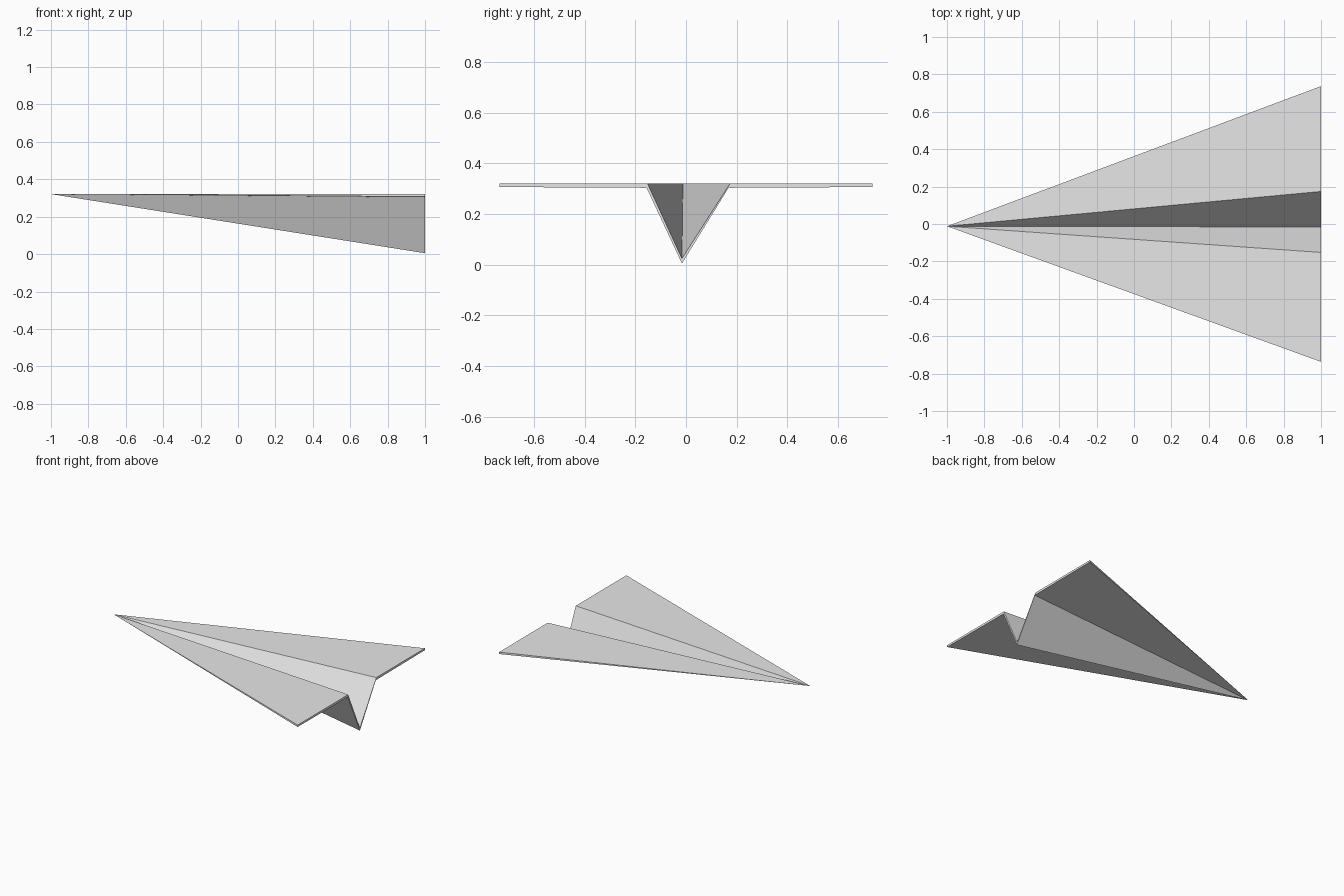
import bpy
import bmesh

cube = bpy.data.objects.get("Cube")
if cube:
    bpy.data.objects.remove(cube, do_unlink=True)

# Paper colour
paper = bpy.data.materials.new("light grey paper")
paper.use_nodes = True
colour = (0.8, 0.8, 0.8, 1.0)
paper.diffuse_color = colour
paper.node_tree.nodes["Principled BSDF"].inputs["Base Color"].default_value = colour

# Tail-edge section (y, z): wing tip, crease, keel fold, crease, wing tip
TAIL_X = 1.0
NOSE = (-1.0, -0.012, 0.321)
upper = [(-0.737, 0.321), (-0.152, 0.321), (-0.016, 0.025), (0.174, 0.321), (0.737, 0.321)]
lower = [(-0.737, 0.307), (-0.156, 0.304), (-0.016, 0.005), (0.168, 0.304), (0.737, 0.307)]

# Folded sheet: every panel tapers from the tail edge to the nose point
bm = bmesh.new()
nose = bm.verts.new(NOSE)
top = [bm.verts.new((TAIL_X, y, z)) for y, z in upper]
bottom = [bm.verts.new((TAIL_X, y, z)) for y, z in lower]
for i in range(len(top) - 1):
    bm.faces.new((nose, top[i], top[i + 1]))                      # upper side
    bm.faces.new((nose, bottom[i + 1], bottom[i]))                # underside
    bm.faces.new((top[i], bottom[i], bottom[i + 1], top[i + 1]))  # tail edge
for i in (0, -1):                                                 # wing leading edges
    bm.faces.new((nose, top[i], bottom[i]))
bmesh.ops.recalc_face_normals(bm, faces=bm.faces)

mesh = bpy.data.meshes.new("folded_paper_plane")
bm.to_mesh(mesh)
bm.free()
mesh.materials.append(paper)
plane = bpy.data.objects.new("folded_paper_plane", mesh)
bpy.context.collection.objects.link(plane)
